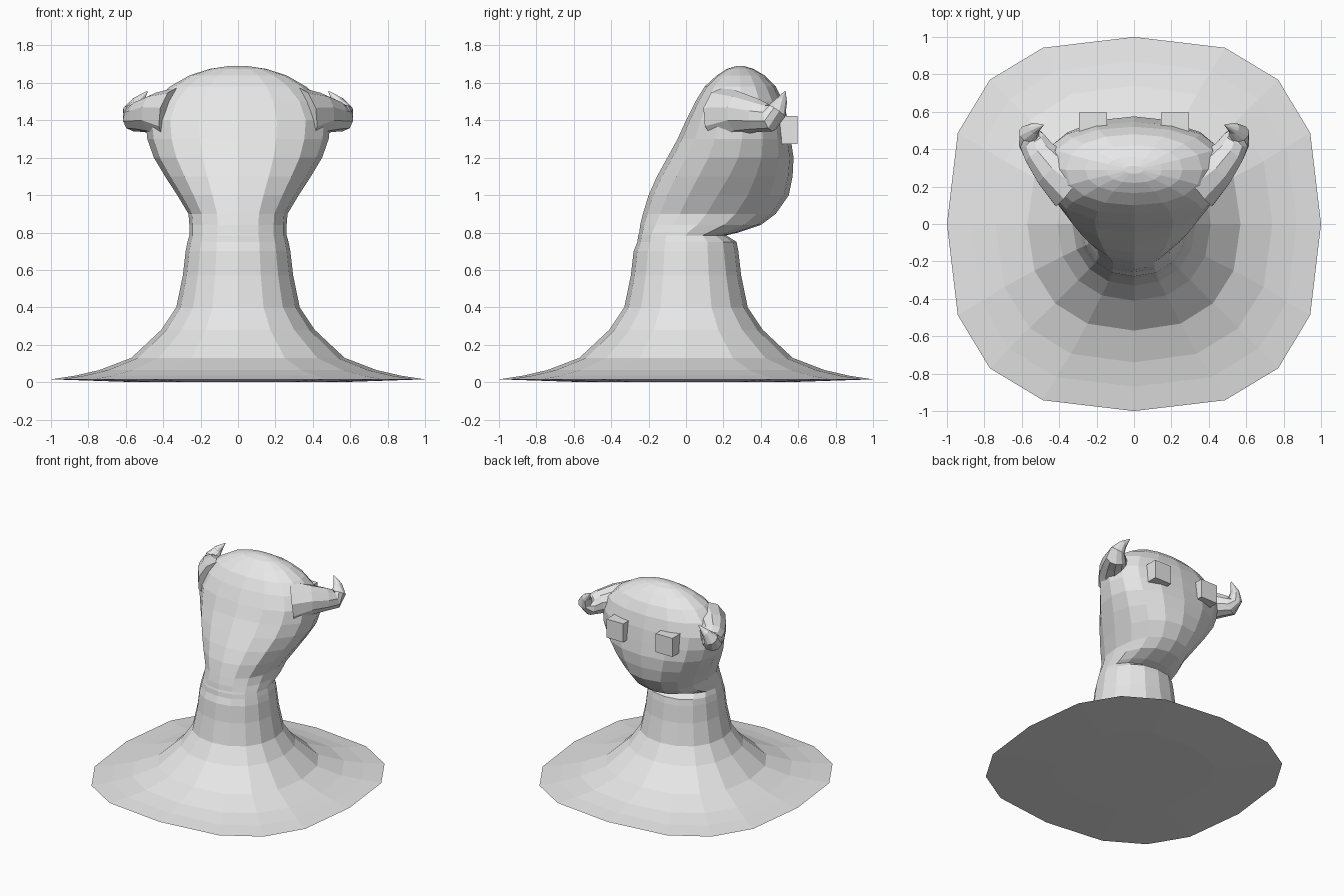
import bpy, bmesh
from math import cos, sin, pi, copysign
from mathutils import Vector

cube = bpy.data.objects.get("Cube")
if cube:
    bpy.data.objects.remove(cube, do_unlink=True)

grey = bpy.data.materials.new("light grey")
grey.use_nodes = True
grey.diffuse_color = (0.8, 0.8, 0.8, 1)
grey.node_tree.nodes["Principled BSDF"].inputs["Base Color"].default_value = (0.8, 0.8, 0.8, 1)


def finish(bm, name):
    """Turn a bmesh into a flat shaded grey object."""
    bmesh.ops.recalc_face_normals(bm, faces=bm.faces)
    mesh = bpy.data.meshes.new(name)
    bm.to_mesh(mesh)
    bm.free()
    mesh.materials.append(grey)
    obj = bpy.data.objects.new(name, mesh)
    bpy.context.collection.objects.link(obj)
    return obj


def loft(rings, name):
    """Bridge a list of point rings and cap both ends."""
    bm = bmesh.new()
    loops = [[bm.verts.new(p) for p in ring] for ring in rings]
    n = len(loops[0])
    for a, b in zip(loops, loops[1:]):
        for i in range(n):
            j = (i + 1) % n
            bm.faces.new((a[i], a[j], b[j], b[i]))
    bm.faces.new(loops[0])
    bm.faces.new(loops[-1])
    return finish(bm, name)


def body_ring(z, width, back, mid, front, power):
    """Egg-shaped section, widest at y = mid."""
    ring = []
    for i in range(16):
        a = 2 * pi * i / 16
        c, s = [copysign(abs(v) ** power, v) if abs(v) > 1e-6 else 0
                for v in (cos(a), sin(a))]
        depth = front - mid if s > 0 else mid - back
        ring.append((width * c, mid + depth * s, z))
    return ring


# Flared round foot: height, radius, squareness
foot = [(0, .55, .78), (.015, 1, .75), (.035, .87, .77), (.065, .74, .82),
        (.13, .57, .86), (.28, .41, .9), (.4, .33, .92), (.57, .295, .92),
        (.7, .28, .92)]
rings = [body_ring(z, r, -r, 0, r, p) for z, r, p in foot]

# Neck and overhanging head: height, half width, back, widest point, front
head = [(.75, .27, -.26, 0, .27), (.785, .26, -.255, 0, .215),
        (.8, .26, -.25, .01, .28), (.84, .26, -.245, .06, .4),
        (.9, .265, -.23, .11, .48), (1, .325, -.2, .17, .55),
        (1.1, .39, -.155, .23, .57), (1.2, .45, -.1, .28, .575),
        (1.3, .485, -.045, .3, .56), (1.4, .495, 0, .3, .545),
        (1.5, .45, .05, .3, .52), (1.58, .365, .1, .29, .48),
        (1.64, .26, .165, .29, .42), (1.675, .15, .22, .29, .36),
        (1.69, .05, .27, .29, .31)]
rings += [body_ring(*h, .9) for h in head]
loft(rings, "body")

# Curled horns: centre of each section and its radius
horn = [((.33, .22, 1.42), .16), ((.44, .3, 1.435), .113),
        ((.51, .385, 1.425), .088), ((.548, .45, 1.415), .076),
        ((.562, .485, 1.45), .055), ((.535, .51, 1.5), .032),
        ((.485, .53, 1.555), .003)]
for side, name in ((1, "left_horn"), (-1, "right_horn")):
    points = [Vector((side * p[0], p[1], p[2])) for p, r in horn]
    sections = []
    for k, (p, (_, r)) in enumerate(zip(points, horn)):
        along = (points[min(k + 1, len(horn) - 1)] - points[max(k - 1, 0)]).normalized()
        u = along.cross(Vector((side, -1, 0))).normalized()
        v = along.cross(u)
        sections.append([p + r * (u * cos(pi * i / 5) + v * sin(pi * i / 5))
                         for i in range(10)])
    loft(sections, name)

# Cube eyes
for side, name in ((1, "left_eye"), (-1, "right_eye")):
    bm = bmesh.new()
    bmesh.ops.create_cube(bm, size=.15)
    bmesh.ops.translate(bm, verts=bm.verts, vec=(side * .22, .52, 1.348))
    finish(bm, name)
